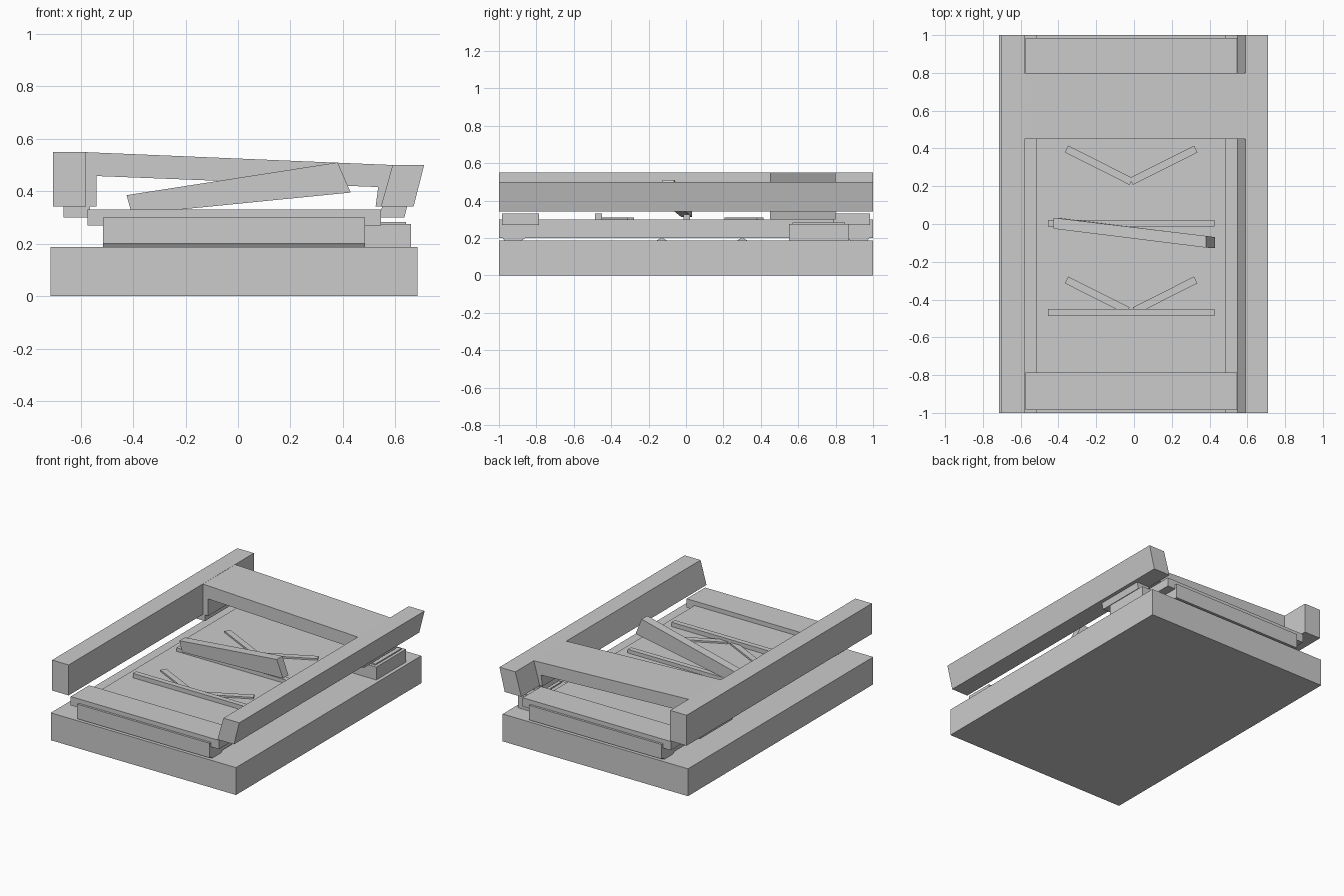
import bpy, math
from mathutils import Vector

if "Cube" in bpy.data.objects:
    bpy.data.objects.remove(bpy.data.objects["Cube"])


def mesh(name, verts, faces):
    me = bpy.data.meshes.new(name)
    me.from_pydata(verts, [], faces)
    ob = bpy.data.objects.new(name, me)
    bpy.context.collection.objects.link(ob)
    return ob


def loft(name, a, b):
    """Solid between two matching closed outlines."""
    n = len(a)
    faces = [tuple(range(n)), tuple(range(2 * n - 1, n - 1, -1))]
    faces += [(i, i + n, (i + 1) % n + n, (i + 1) % n) for i in range(n)]
    return mesh(name, a + b, faces)


def prism_y(name, xz, y0, y1):
    return loft(name, [(x, y0, z) for x, z in xz], [(x, y1, z) for x, z in xz])


def prism_x(name, yz, x0, x1):
    return loft(name, [(x1, y, z) for y, z in yz], [(x0, y, z) for y, z in yz])


def box(name, x0, x1, y0, y1, z0, z1):
    return prism_y(name, [(x0, z0), (x1, z0), (x1, z1), (x0, z1)], y0, y1)


# Base block and raised centre deck
box("base", -0.715, 0.685, -1, 1, 0, 0.187)
box("deck", -0.515, 0.485, -1, 1, 0.20, 0.30)

# Supports under the deck: end feet and two small ridges
for s in (-1, 1):
    prism_x("deck_foot", [(s * 0.98, 0.20), (s * 0.86, 0.20),
                          (s * 0.88, 0.185), (s * 0.97, 0.185)][::-s], -0.515, 0.485)
for y in (-0.13, 0.30):
    prism_x("under_ridge", [(y - 0.03, 0.185), (y + 0.03, 0.185), (y, 0.203)], -0.49, 0.46)

# End clamps straddling the deck
clamp = [(-0.575, 0.27), (-0.515, 0.27), (-0.515, 0.30), (0.485, 0.30),
         (0.485, 0.27), (0.545, 0.27), (0.545, 0.33), (-0.575, 0.33)]
for y0, y1 in ((-0.985, -0.785), (0.785, 0.985)):
    prism_y("end_clamp", clamp, y0, y1)

# Side rails, the right one leaning outward
box("left_rail", -0.705, -0.58, -1, 1, 0.342, 0.55)
prism_y("right_rail", [(0.545, 0.342), (0.67, 0.342), (0.71, 0.50), (0.59, 0.50)], -1, 1)

# Bridge arch joining the rails, with pads under the rails
prism_y("bridge", [(-0.58, 0.342), (-0.54, 0.342), (-0.54, 0.458), (0.535, 0.416),
                   (0.525, 0.342), (0.55, 0.342), (0.59, 0.50), (-0.58, 0.549)], 0.45, 0.80)
box("left_pad", -0.665, -0.565, 0.45, 0.80, 0.30, 0.342)
prism_y("right_pad", [(0.54, 0.30), (0.635, 0.30), (0.645, 0.342), (0.55, 0.342)], 0.45, 0.80)

# Side box with thin lid
box("side_box", 0.485, 0.66, 0.55, 0.87, 0.187, 0.275)
box("side_box_lid", 0.54, 0.64, 0.57, 0.85, 0.275, 0.283)

# Straight cross bars on the deck
for y, h in ((-0.468, 0.33), (0.004, 0.325)):
    box("cross_bar", -0.455, 0.425, y - 0.018, y + 0.018, 0.30, h)

# Chevron strips on the deck
for y in (-0.468, 0.225):
    for s in (-1, 1):
        tip = Vector((-0.015, y))
        end = tip + Vector((s * 0.342, 0.172))
        d = (end - tip).normalized()
        n = Vector((-d.y, d.x)) * 0.02 * s
        if y < 0:
            tip = tip + d * 0.02
        pts = [tip - n, end - n, end + n, tip + n]
        loft("chevron_arm", [(p.x, p.y, 0.30) for p in pts], [(p.x, p.y, 0.311) for p in pts])

# Tilted tapering lever
loft("lever",
     [(-0.425, -0.025, 0.385), (-0.425, 0.033, 0.385), (-0.405, 0.033, 0.312), (-0.405, -0.025, 0.312)],
     [(0.38, -0.125, 0.51), (0.38, -0.063, 0.51), (0.43, -0.07, 0.395), (0.43, -0.128, 0.395)])

# Consistent outward normals
import bmesh
for ob in bpy.data.objects:
    bm = bmesh.new()
    bm.from_mesh(ob.data)
    bmesh.ops.recalc_face_normals(bm, faces=bm.faces)
    bm.to_mesh(ob.data)
    bm.free()
